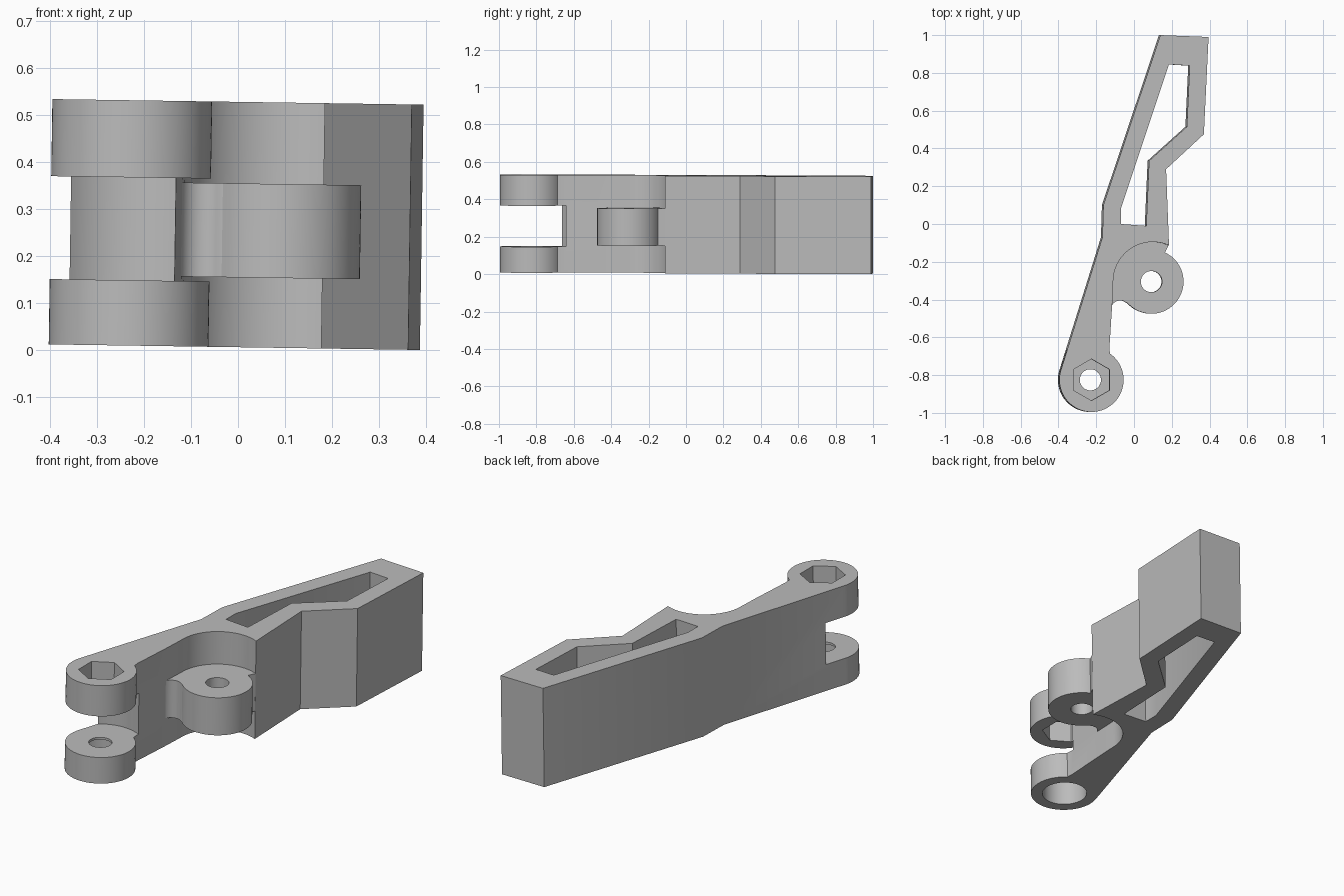
import bpy, bmesh
from math import cos, sin, radians
from mathutils import Matrix

if "Cube" in bpy.data.objects:
    bpy.data.objects.remove(bpy.data.objects["Cube"])

grey = bpy.data.materials.new("plain grey")
grey.use_nodes = True
grey.diffuse_color = (0.5, 0.5, 0.5, 1)
bsdf = next(n for n in grey.node_tree.nodes if n.type == "BSDF_PRINCIPLED")
bsdf.inputs["Base Color"].default_value = grey.diffuse_color

HALF = 0.261                      # half the body thickness
SLOT_LOW, SLOT_HIGH = -0.122, 0.097
FORK = (-0.229, -0.825)           # fork pin centre
LUG = (0.091, -0.305)             # side lug centre


def arc(center, radius, start, end, steps):
    angles = [radians(start + (end - start) * i / steps) for i in range(steps + 1)]
    return [(center[0] + radius * cos(a), center[1] + radius * sin(a)) for a in angles]


def prism(name, outline, low, high):
    bm = bmesh.new()
    face = bm.faces.new([bm.verts.new((x, y, low)) for x, y in outline])
    top = bmesh.ops.extrude_face_region(bm, geom=[face])["geom"]
    moved = [v for v in top if isinstance(v, bmesh.types.BMVert)]
    bmesh.ops.translate(bm, verts=moved, vec=(0, 0, high - low))
    bmesh.ops.recalc_face_normals(bm, faces=bm.faces)
    mesh = bpy.data.meshes.new(name)
    bm.to_mesh(mesh)
    bm.free()
    mesh.materials.append(grey)
    obj = bpy.data.objects.new(name, mesh)
    bpy.context.collection.objects.link(obj)
    return obj


def disc(name, center, radius, low, high, sides=64, turn=0):
    return prism(name, arc(center, radius, turn, turn + 360, sides)[:-1], low, high)


def combine(target, other, operation):
    bpy.context.view_layer.objects.active = target
    mod = target.modifiers.new(other.name, "BOOLEAN")
    mod.operation, mod.object, mod.solver = operation, other, "EXACT"
    bpy.ops.object.modifier_apply(modifier=mod.name)
    bpy.data.objects.remove(other)


# Lever body: angled arm, round recess and rounded fork end
outline = [(0.136, 1.0), (0.391, 0.99), (0.366, 0.475), (0.166, 0.29)]
outline += arc((0.096, -0.305), 0.21, 66, 180, 32)
outline += [(-0.119, -0.42), (-0.134, -0.655)]
outline += arc(FORK, 0.17, 55, -197.5, 64)
outline += [(-0.171, -0.07), (-0.166, 0.1)]
body = prism("lever_body", outline, -HALF, HALF)

# Open window through the arm
window = [(0.181, 0.845), (0.291, 0.838), (0.276, 0.515), (0.076, 0.335),
          (0.061, -0.01), (-0.074, 0.0), (-0.074, 0.08)]
combine(body, prism("window_cutter", window, -1, 1), "DIFFERENCE")

# Fork slot, pin hole, nut pocket and counterbore
combine(body, disc("slot_cutter", FORK, 0.206, SLOT_LOW, SLOT_HIGH), "DIFFERENCE")
combine(body, disc("nut_cutter", FORK, 0.11, 0, 1, 6, 30), "DIFFERENCE")
combine(body, disc("pin_cutter", FORK, 0.056, -1, 0), "DIFFERENCE")
combine(body, disc("bore_cutter", FORK, 0.112, -1, SLOT_LOW - 0.012), "DIFFERENCE")

# Side lug with a fillet into the arm and its own hole
lug_outline = arc((-0.074, -0.455), 0.05, 170, 48, 12)
lug_outline += arc(LUG, 0.17, 223, 425, 56)
lug_outline += [(0.181, -0.113), (0.15, -0.06), (-0.1, -0.06), (-0.15, -0.3), (-0.15, -0.446)]
lug = prism("side_lug", lug_outline, -0.1125, 0.0875)
combine(body, lug, "UNION")
combine(body, disc("lug_hole_cutter", LUG, 0.056, -1, 1), "DIFFERENCE")

# Slight lean, then rest on the ground
body.data.transform(Matrix.Rotation(0.015, 4, "Y"))
lowest = min(v.co.z for v in body.data.vertices)
body.data.transform(Matrix.Translation((0, 0, -lowest)))

# Smooth round walls, keep sharp edges
bpy.ops.object.select_all(action="DESELECT")
body.select_set(True)
bpy.context.view_layer.objects.active = body
bpy.ops.object.shade_smooth_by_angle(angle=radians(20))
